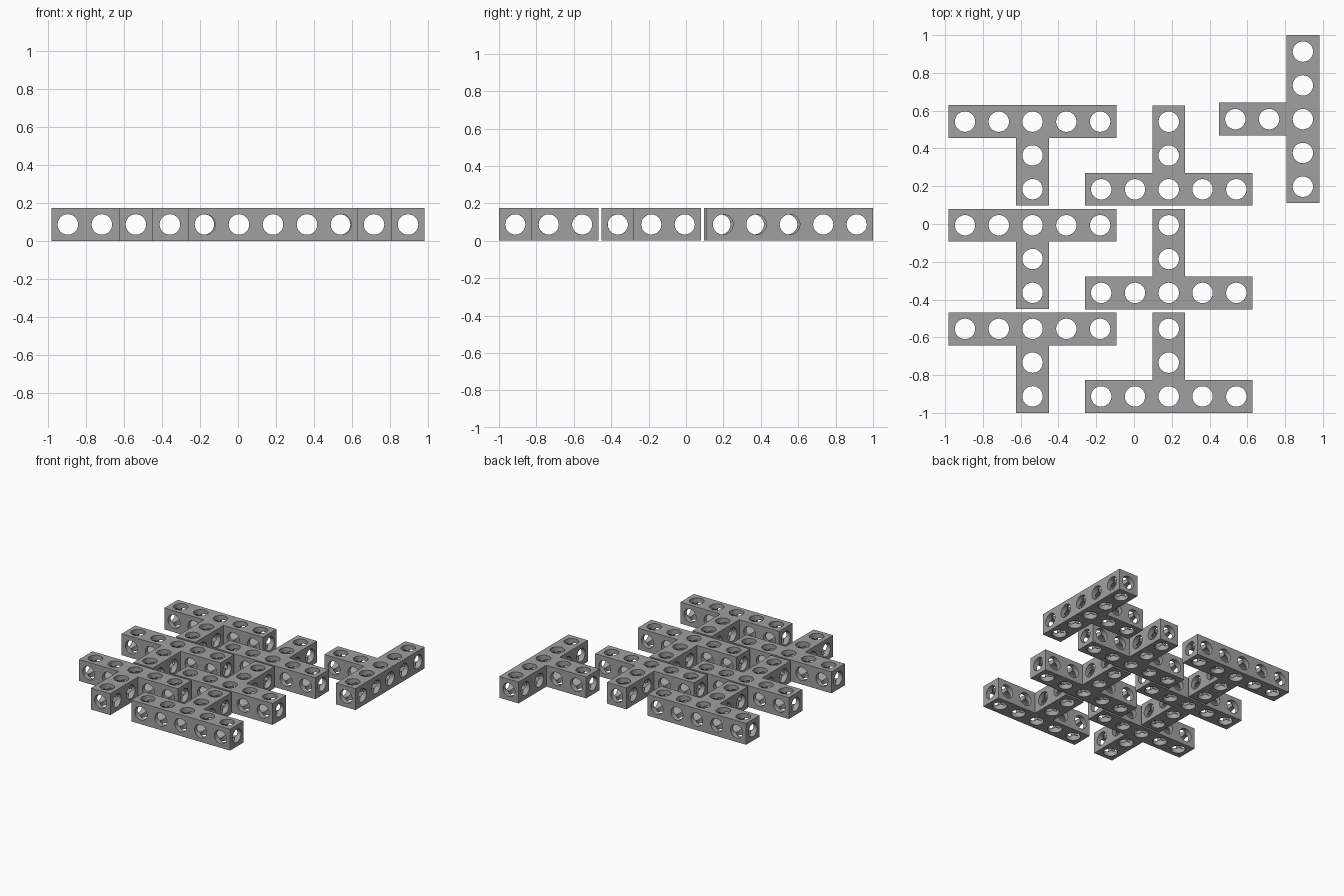
import bpy, bmesh, math
from mathutils import Vector

if "Cube" in bpy.data.objects:
    bpy.data.objects.remove(bpy.data.objects["Cube"])

PITCH = 0.1788     # distance between hole centres
HALF = 0.087       # half the beam thickness
RADIUS = 0.054     # hole radius
SIDES = 32
CIRCLE = [(math.cos(2 * math.pi * i / SIDES), math.sin(2 * math.pi * i / SIDES))
          for i in range(SIDES)]

# T shape: five cells across, two more down the stem
CELLS = [(i, 0) for i in range(-2, 3)] + [(0, -1), (0, -2)]

grey = bpy.data.materials.new("grey plastic")
grey.diffuse_color = (0.35, 0.35, 0.35, 1)
grey.use_nodes = True
grey.node_tree.nodes["Principled BSDF"].inputs["Base Color"].default_value = grey.diffuse_color


def bridge(bm, a, b):
    """Quads between two rings of points."""
    va = [bm.verts.new(p) for p in a]
    vb = [bm.verts.new(p) for p in b]
    for i in range(SIDES):
        j = (i + 1) % SIDES
        bm.faces.new((va[i], va[j], vb[j], vb[i]))


def add_side(bm, centre, axis, sign, joined):
    """One of the six sides of a cell: a hole to the middle, then a face or a joint."""
    def place(u, v, w):
        p = [0, 0, 0]
        p[axis], p[(axis + 1) % 3], p[(axis + 2) % 3] = sign * w, u, v
        return centre + Vector(p)

    def round_ring(w):
        return [place(RADIUS * c, RADIUS * s, w) for c, s in CIRCLE]

    def square_ring(w):
        return [place(HALF * c / max(abs(c), abs(s)), HALF * s / max(abs(c), abs(s)), w)
                for c, s in CIRCLE]

    # the three bores of a cell meet along mitred curves
    mitre = [place(RADIUS * c, RADIUS * s, RADIUS * max(abs(c), abs(s))) for c, s in CIRCLE]
    bridge(bm, mitre, round_ring(HALF))
    if joined:
        bridge(bm, round_ring(HALF), round_ring(PITCH / 2))
        bridge(bm, square_ring(HALF), square_ring(PITCH / 2))
    else:
        bridge(bm, round_ring(HALF), square_ring(HALF))


def build_beam_mesh():
    bm = bmesh.new()
    for cx, cy in CELLS:
        centre = Vector((cx * PITCH, cy * PITCH, HALF))
        for axis in range(3):
            for sign in (-1, 1):
                step = [0, 0, 0]
                step[axis] = sign
                joined = axis < 2 and (cx + step[0], cy + step[1]) in CELLS
                add_side(bm, centre, axis, sign, joined)
    bmesh.ops.remove_doubles(bm, verts=bm.verts[:], dist=0.0002)
    bmesh.ops.recalc_face_normals(bm, faces=bm.faces[:])
    mesh = bpy.data.meshes.new("t_beam")
    bm.to_mesh(mesh)
    bm.free()
    mesh.materials.append(grey)
    return mesh


beam_mesh = build_beam_mesh()


def add_beam(name, x, y, turn):
    ob = bpy.data.objects.new(name, beam_mesh)
    ob.location = (x, y, 0)
    ob.rotation_euler.z = math.radians(turn)
    bpy.context.collection.objects.link(ob)
    return ob


# interlocking rows of beams, stems pointing to the front and to the back
for k in range(3):
    add_beam(f"front_pointing_beam_{k + 1}", -0.537, -0.555 + 0.5484 * k, 0)
    add_beam(f"back_pointing_beam_{k + 1}", 0.184, -0.913 + 0.5484 * k, 180)
# single beam at the back right, stem pointing left
last = add_beam("left_pointing_beam", 0.894, 0.555, -90)

# smooth bores, sharp rims
bpy.context.view_layer.objects.active = last
last.select_set(True)
bpy.ops.object.shade_smooth_by_angle(angle=math.radians(30))
